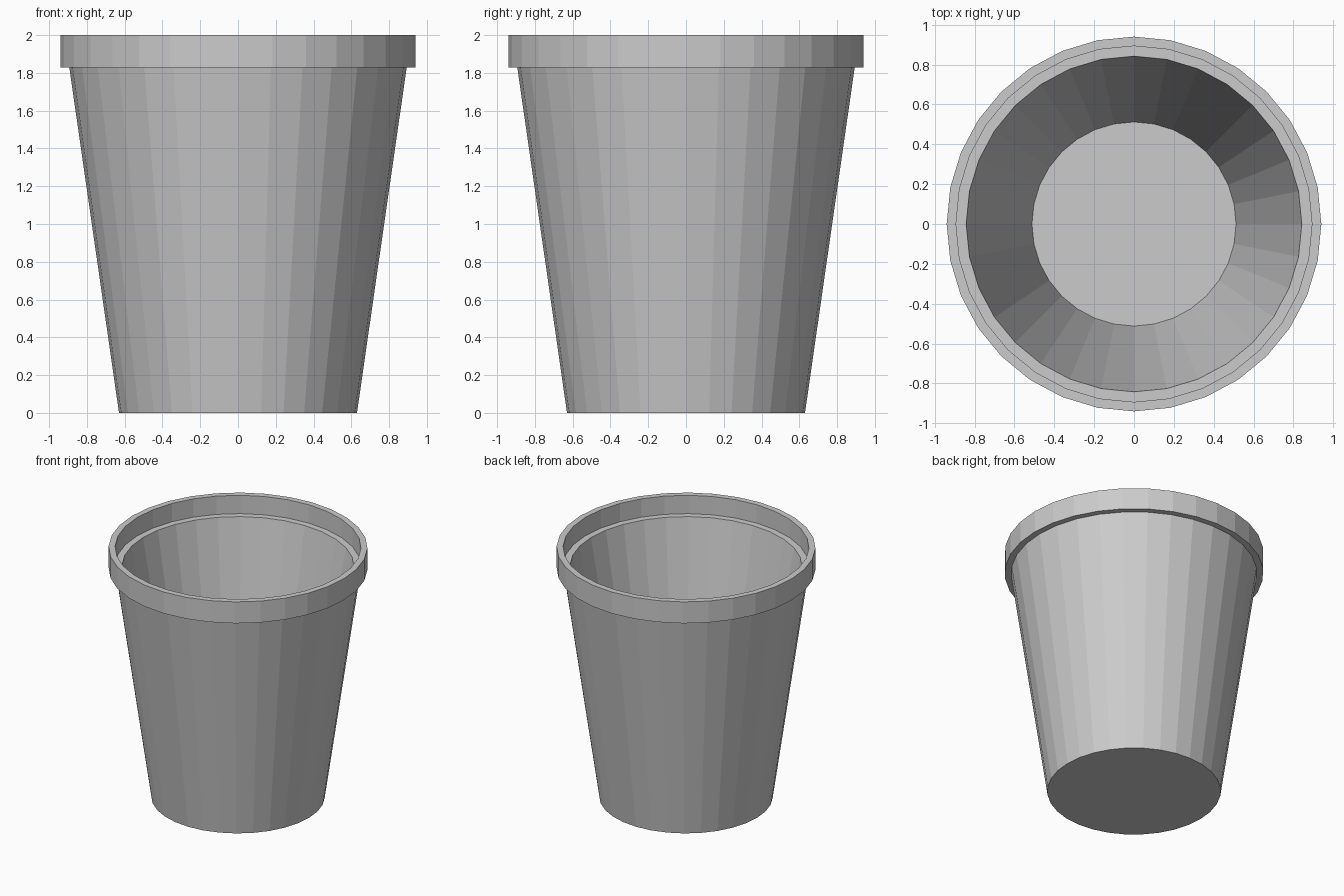
import bpy, bmesh
from math import cos, sin, pi

if "Cube" in bpy.data.objects:
    bpy.data.objects.remove(bpy.data.objects["Cube"])

SIDES = 32


def lathe(name, profile):
    """Spin (radius, z) points around z, closing both ends with one flat face."""
    bm = bmesh.new()
    rings = [[bm.verts.new((r * cos(2 * pi * i / SIDES), r * sin(2 * pi * i / SIDES), z))
              for i in range(SIDES)] for r, z in profile]
    for a, b in zip(rings, rings[1:]):
        for i in range(SIDES):
            j = (i + 1) % SIDES
            bm.faces.new((a[i], a[j], b[j], b[i]))
    bm.faces.new(rings[0][::-1])
    bm.faces.new(rings[-1])
    bmesh.ops.recalc_face_normals(bm, faces=bm.faces)
    mesh = bpy.data.meshes.new(name)
    bm.to_mesh(mesh)
    bm.free()
    obj = bpy.data.objects.new(name, mesh)
    bpy.context.collection.objects.link(obj)
    return obj


# Tapered bucket: outer wall, rim band, inner ledge, inner wall and floor
lathe("bucket", [
    (0.63, 0.0),     # base
    (0.893, 1.828),  # top of outer wall
    (0.94, 1.828),   # underside of rim
    (0.94, 2.0),     # rim outer edge
    (0.893, 2.0),    # rim inner edge
    (0.893, 1.853),  # ledge outer edge
    (0.842, 1.853),  # ledge inner edge
    (0.512, 0.05),   # floor
])
